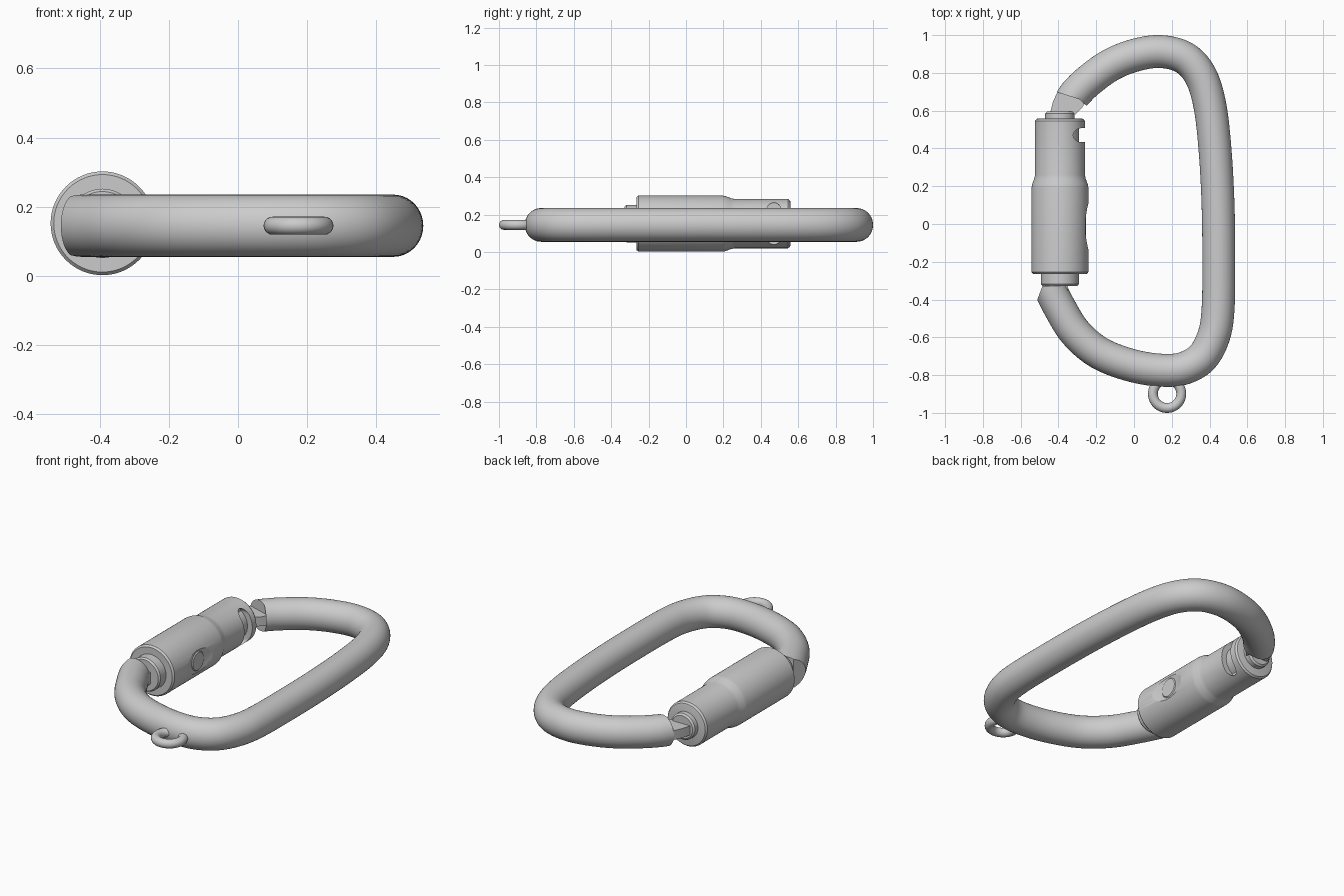
import bpy, bmesh
from math import sin, cos, pi
from mathutils import Vector, Matrix

if "Cube" in bpy.data.objects:
    bpy.data.objects.remove(bpy.data.objects["Cube"])

ZC = 0.145                      # mid height of the frame
GATE = Vector((-0.392, 0, 0.152))  # axis of the gate, along y


def make(name, bm, angle=30):
    bmesh.ops.remove_doubles(bm, verts=bm.verts, dist=1e-5)
    bmesh.ops.recalc_face_normals(bm, faces=bm.faces)
    me = bpy.data.meshes.new(name)
    bm.to_mesh(me)
    bm.free()
    ob = bpy.data.objects.new(name, me)
    bpy.context.collection.objects.link(ob)
    smooth(ob, angle)
    return ob


def smooth(ob, angle=30):
    bpy.ops.object.select_all(action='DESELECT')
    ob.select_set(True)
    bpy.context.view_layer.objects.active = ob
    bpy.ops.object.shade_smooth_by_angle(angle=angle * pi / 180)


def skin(bm, rings, closed=False):
    """Join rings of points into a tube and cap its ends."""
    vs = [[bm.verts.new(p) for p in r] for r in rings]
    n = len(vs[0])
    pairs = list(zip(vs, vs[1:])) + ([(vs[-1], vs[0])] if closed else [])
    for a, b in pairs:
        for i in range(n):
            j = (i + 1) % n
            bm.faces.new((a[i], a[j], b[j], b[i]))
    if not closed:
        bm.faces.new(vs[0])
        bm.faces.new(vs[-1])


def lathe(name, profile, n=64):
    """Turn (radius, y) points about the gate axis."""
    bm = bmesh.new()
    skin(bm, [[GATE + Vector((r * cos(2 * pi * i / n), y, r * sin(2 * pi * i / n)))
               for i in range(n)] for r, y in profile])
    return make(name, bm)


def prism(name, outline, axis, lo, hi):
    """Extrude a 2D outline along x (outline in y, z) or z (outline in x, y)."""
    bm = bmesh.new()
    skin(bm, [[(h, *p) if axis == 'x' else (*p, h) for p in outline] for h in (lo, hi)])
    return make(name, bm)


def cut(ob, cutter):
    cutter.hide_render = True
    m = ob.modifiers.new("cut", 'BOOLEAN')
    m.operation, m.solver, m.object = 'DIFFERENCE', 'EXACT', cutter
    bpy.context.view_layer.objects.active = ob
    bpy.ops.object.modifier_apply(modifier=m.name)
    bpy.data.objects.remove(cutter)
    smooth(ob)


def catmull(pts, k=6):
    p = [Vector(q) for q in pts]
    p = [2 * p[0] - p[1]] + p + [2 * p[-1] - p[-2]]
    out = []
    for a, b, c, d in zip(p, p[1:], p[2:], p[3:]):
        for i in range(k):
            t = i / k
            out.append(0.5 * (2 * b + (c - a) * t + (2 * a - 5 * b + 4 * c - d) * t * t
                              + (3 * b - a - 3 * c + d) * t ** 3))
    return out + [p[-2]]


# D-shaped frame: round bar swept along the outline
path = catmull([(-0.327, 0.672), (-0.25, 0.75), (-0.13, 0.838), (0, 0.892), (0.14, 0.913),
                (0.27, 0.878), (0.355, 0.78), (0.403, 0.62), (0.43, 0.38), (0.445, 0.1),
                (0.449, -0.2), (0.445, -0.45), (0.423, -0.59), (0.365, -0.702),
                (0.275, -0.76), (0.165, -0.775), (0, -0.752), (-0.18, -0.685),
                (-0.31, -0.575), (-0.395, -0.44), (-0.452, -0.328)])
rings, n, last = [], 40, len(path) - 1
for i, p in enumerate(path):
    t = (path[min(i + 1, last)] - path[max(i - 1, 0)]).normalized()
    side = Vector((-t.y, t.x))
    if i == 0:
        side = Vector((0.95, -0.31)) * (1 if side.x > 0 else -1)
    if i == last:
        side = Vector((1.12, 0)) * (1 if side.x > 0 else -1)
    rings.append([(p.x + side.x * 0.087 * cos(a), p.y + side.y * 0.087 * cos(a),
                   ZC + 0.09 * sin(a)) for a in (2 * pi * j / n for j in range(n))])
bm = bmesh.new()
skin(bm, rings)
frame = make("frame", bm)
# flat on the outside of the hinge end
cut(frame, prism("hinge_flat_cutter", [(-0.519, -0.42), (-0.474, -0.30), (-0.8, -0.30),
                                       (-0.8, -0.42)], 'z', -0.1, 0.4))

# flat latch tongue from the upper frame end into the gate
prism("latch_tongue", [(-0.405, 0.70), (-0.25, 0.655), (-0.275, 0.615), (-0.315, 0.575),
                       (-0.445, 0.585), (-0.43, 0.645)], 'z', ZC - 0.028, ZC + 0.028)
# hinge tongue at the lower end
prism("hinge_tongue", [(-0.45, -0.38), (-0.35, -0.38), (-0.35, -0.30), (-0.45, -0.30)],
      'z', ZC - 0.035, ZC + 0.035)

# locking sleeve with slot and dished recess
sleeve = lathe("locking_sleeve", [(0.118, 0.558), (0.124, 0.556), (0.132, 0.545),
                                  (0.132, 0.26), (0.136, 0.24), (0.147, 0.212), (0.15, 0.195),
                                  (0.15, -0.255), (0.141, -0.265)])
slot = [(0.47 + 0.037 * cos(a), GATE.z + s * 0.075 + 0.037 * sin(a))
        for s, a0 in ((1, 0), (-1, pi)) for a in (a0 + pi * i / 12 for i in range(13))]
cut(sleeve, prism("slot_cutter", slot, 'x', -0.335, -0.1))
bm = bmesh.new()
bmesh.ops.create_uvsphere(bm, u_segments=96, v_segments=64, radius=0.345,
                          matrix=Matrix.Translation((0.081, -0.013, GATE.z)))
cut(sleeve, make("recess_cutter", bm))

# gate core, end cap and lower collar
lathe("gate_core", [(0.1, 0.54), (0.1, 0.40)])
lathe("gate_cap", [(0.068, 0.595), (0.078, 0.586), (0.078, 0.55)])
lathe("lower_collar", [(0.1, -0.25), (0.1, -0.318), (0.092, -0.328)])

# round release button
bm = bmesh.new()
skin(bm, [[(x, -0.013 + r * cos(2 * pi * i / 40), GATE.z + r * sin(2 * pi * i / 40))
           for i in range(40)] for x, r in ((-0.32, 0.058), (-0.26, 0.058), (-0.254, 0.052))])
make("release_button", bm)

# small tether ring
bm = bmesh.new()
skin(bm, [[(0.175 + (0.075 + 0.026 * cos(b)) * cos(a), -0.899 + (0.075 + 0.026 * cos(b)) * sin(a),
            ZC + 0.026 * sin(b)) for b in (2 * pi * j / 20 for j in range(20))]
          for a in (2 * pi * i / 48 for i in range(48))], closed=True)
make("tether_ring", bm)
